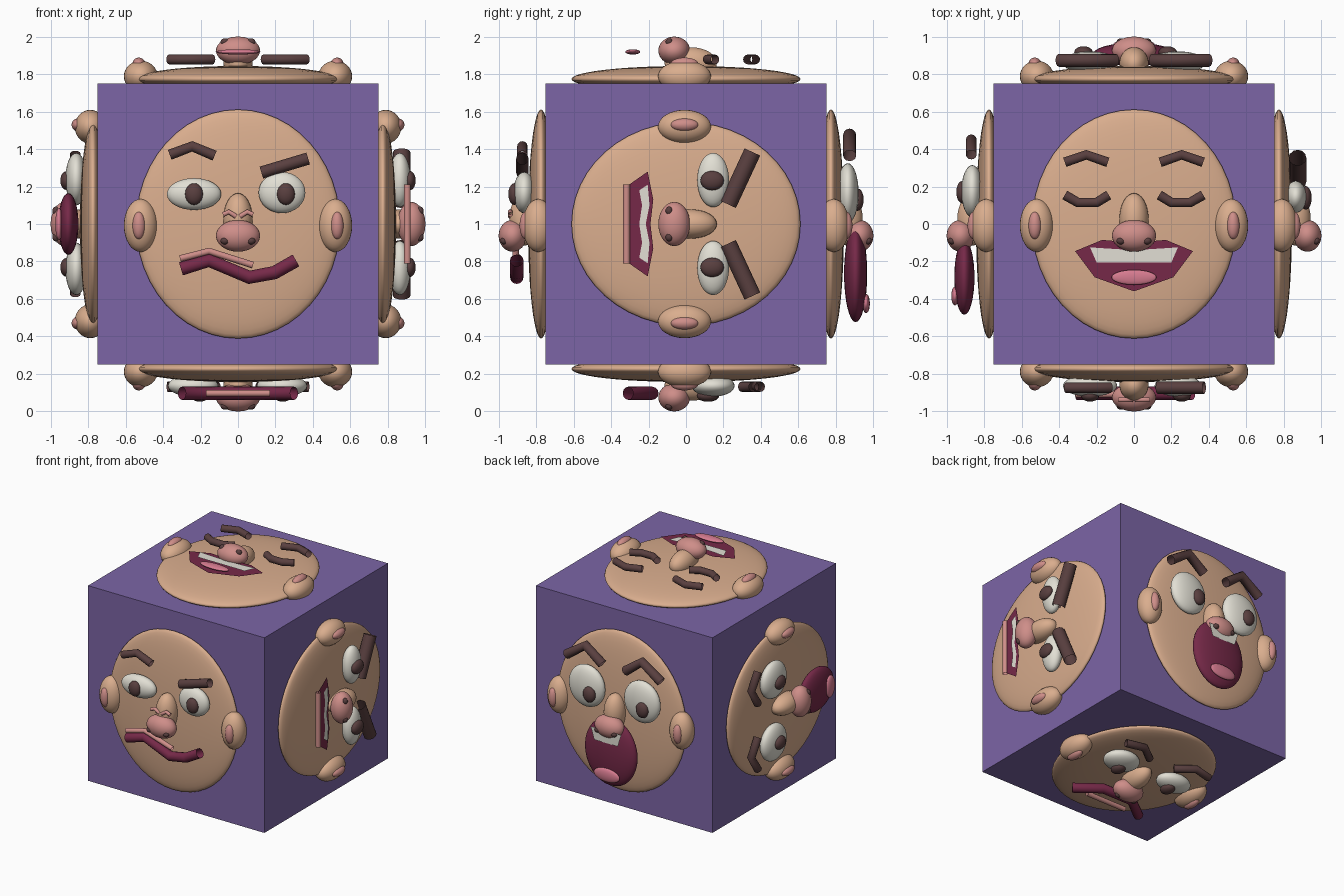
import bpy, bmesh
from mathutils import Matrix, Vector

if "Cube" in bpy.data.objects:
    bpy.data.objects.remove(bpy.data.objects["Cube"], do_unlink=True)


def material(name, rgb):
    m = bpy.data.materials.new(name)
    m.use_nodes = True
    m.diffuse_color = (*rgb, 1)
    m.node_tree.nodes["Principled BSDF"].inputs["Base Color"].default_value = (*rgb, 1)
    return m


PURPLE = material("purple", (.20, .13, .38))
SKIN = material("skin", (.70, .42, .27))
ROSE = material("rose", (.62, .27, .25))
TONGUE = material("tongue_pink", (.68, .20, .28))
WINE = material("wine", (.18, .022, .065))
BROWN = material("dark_brown", (.10, .05, .05))
WHITE = material("ivory", (.76, .74, .66))


def add(name, mesh, mat, frame):
    mesh.materials.clear()
    mesh.materials.append(mat)
    ob = bpy.data.objects.new(name, mesh)
    ob.matrix_world = frame
    bpy.context.collection.objects.link(ob)
    return ob


class Face:
    """Places parts at (across, up, outward) on one side of the block."""

    def __init__(self, label, normal, up):
        n, v = Vector(normal), Vector(up)
        self.label = label
        self.frame = Matrix.Translation((0, 0, 1)) @ Matrix((v.cross(n), v, n)).transposed().to_4x4()

    def ball(self, name, pos, size, mat, segments=32):
        bm = bmesh.new()
        bmesh.ops.create_uvsphere(bm, u_segments=segments, v_segments=segments // 2, radius=1)
        bm.transform(Matrix.Translation(pos) @ Matrix.Diagonal((*size, 1)))
        for f in bm.faces:
            f.smooth = True
        mesh = bpy.data.meshes.new(name)
        bm.to_mesh(mesh)
        bm.free()
        add(f"{self.label}_{name}", mesh, mat, self.frame)

    def tube(self, name, points, radius, depth, mat):
        curve = bpy.data.curves.new(name, 'CURVE')
        curve.dimensions = '3D'
        curve.bevel_depth = radius
        curve.bevel_resolution = 4
        spline = curve.splines.new('POLY')
        spline.points.add(len(points) - 1)
        for p, (u, v) in zip(spline.points, points):
            p.co = (u, v, depth, 1)
        temp = bpy.data.objects.new(name, curve)
        mesh = bpy.data.meshes.new_from_object(temp)
        bpy.data.objects.remove(temp)
        for f in mesh.polygons:
            f.use_smooth = True
        add(f"{self.label}_{name}", mesh, mat, self.frame)

    def mirrored_tubes(self, name, points, radius, depth, mat):
        for side, s in (("a", -1), ("b", 1)):
            self.tube(f"{name}_{side}", [(s * u, v) for u, v in points], radius, depth, mat)

    def plate(self, name, half, depth, mat):
        # Outline is given for the positive half, top to bottom, and mirrored
        outline = half + [(-u, v) for u, v in reversed(half) if u > 0]
        bm = bmesh.new()
        f = bm.faces.new([bm.verts.new((u, v, depth)) for u, v in outline])
        f.normal_update()
        if f.normal.z < 0:
            f.normal_flip()
        bmesh.ops.triangulate(bm, faces=[f])
        mesh = bpy.data.meshes.new(name)
        bm.to_mesh(mesh)
        bm.free()
        add(f"{self.label}_{name}", mesh, mat, self.frame)

    def eye(self, name, pos, size, pupil, pupil_size=(.048, .058)):
        self.ball(f"{name}_white", (*pos, .865), (*size, .058), WHITE)
        self.ball(f"{name}_pupil", (*pupil, .918), (*pupil_size, .032), BROWN, 20)

    def head(self):
        # Head disc, ears and nose shared by every side
        self.ball("head", (0, 0, .775), (.545, .612, .07), SKIN, 48)
        for side, s in (("a", -1), ("b", 1)):
            self.ball(f"ear_{side}", (s * .52, -.008, .79), (.09, .142, .083), SKIN)
            self.ball(f"inner_ear_{side}", (s * .53, -.008, .855), (.035, .075, .035), ROSE, 20)
            self.ball(f"nostril_{side}", (s * .07, -.09, .973), (.024, .02, .02), BROWN, 12)
        self.ball("nose_bridge", (0, .025, .86), (.078, .14, .085), SKIN)
        self.ball("nose_tip", (0, -.063, .927), (.118, .085, .075), ROSE)


# Block
bm = bmesh.new()
bmesh.ops.create_cube(bm, size=1.5)
block = bpy.data.meshes.new("block")
bm.to_mesh(block)
bm.free()
add("block", block, PURPLE, Matrix.Translation((0, 0, 1)))

front = Face("front", (0, -1, 0), (0, 0, 1))
back = Face("back", (0, 1, 0), (0, 0, 1))
left = Face("left", (1, 0, 0), (0, 1, 0))
right = Face("right", (-1, 0, 0), (0, 1, 0))
top = Face("top", (0, 0, 1), (0, 1, 0))
bottom = Face("bottom", (0, 0, -1), (0, 1, 0))
for side in (front, back, left, right, top, bottom):
    side.head()

# Front: doubtful sneer
front.eye("eye_a", (-.235, .16), (.145, .085), (-.235, .16))
front.eye("eye_b", (.235, .168), (.125, .11), (.256, .16))
front.tube("brow_a", [(-.365, .37), (-.245, .415), (-.125, .365)], .028, .875, BROWN)
front.tube("brow_b", [(.125, .275), (.375, .35)], .033, .875, BROWN)
front.mirrored_tubes("nose_wrinkle", [(.08, .05), (.05, .065), (.01, .04)], .013, .94, ROSE)
front.tube("mouth", [(-.305, -.24), (-.155, -.195), (.06, -.285), (.195, -.26), (.31, -.195)],
           .036, .905, WINE)
front.tube("upper_lip", [(-.31, -.185), (-.155, -.145), (.08, -.22)], .018, .91, ROSE)

# Back: shouting
for name, s in (("eye_a", -1), ("eye_b", 1)):
    back.eye(name, (s * .235, .165), (.15, .16), (s * .225 + .045, .13), (.05, .06))
back.mirrored_tubes("brow", [(.4, .365), (.24, .475), (.1, .37)], .035, .875, BROWN)
back.ball("mouth", (0, -.265, .907), (.22, .26, .062), WINE)
back.plate("teeth", [(.13, -.08), (.1, -.175)], .972, WHITE)
back.ball("tongue", (0, -.425, .963), (.11, .052, .02), TONGUE)

# Left: angry
for name, s in (("eye_a", -1), ("eye_b", 1)):
    left.eye(name, (s * .235, .145), (.145, .085), (s * .232, .14), (.052, .063))
left.mirrored_tubes("brow", [(.105, .225), (.385, .355)], .046, .875, BROWN)
left.plate("mouth", [(0, -.19), (.13, -.175), (.28, -.205), (.21, -.305)], .9, WINE)
left.plate("teeth", [(0, -.215), (.1, -.195), (.21, -.205), (.18, -.25), (.1, -.235), (0, -.25)],
           .906, WHITE)
left.tube("lower_lip", [(-.21, -.318), (.21, -.318)], .018, .905, ROSE)

# Right: surprised
for name, s in (("eye_a", -1), ("eye_b", 1)):
    right.eye(name, (s * .24, .175), (.14, .14), (s * .232, .17), (.05, .06))
right.mirrored_tubes("brow", [(.375, .37), (.255, .45), (.13, .37)], .029, .87, BROWN)
right.ball("mouth", (0, -.285, .907), (.165, .2, .054), WINE)
right.ball("tongue", (0, -.385, .957), (.085, .05, .02), TONGUE)

# Top: laughing with closed eyes
top.mirrored_tubes("brow", [(.37, .33), (.255, .37), (.14, .33)], .026, .88, BROWN)
top.mirrored_tubes("closed_eye", [(.37, .155), (.3, .115), (.2, .115), (.135, .155)],
                   .026, .88, BROWN)
top.plate("mouth", [(0, -.1), (.17, -.085), (.315, -.145), (.21, -.285), (0, -.36)], .9, WINE)
top.plate("teeth", [(0, -.14), (.235, -.125), (.2, -.205)], .908, WHITE)
top.ball("tongue", (0, -.285, .92), (.12, .04, .014), TONGUE)

# Bottom: sad
bottom.eye("eye_a", (-.235, .145), (.135, .115), (-.24, .115))
bottom.eye("eye_b", (.24, .14), (.135, .095), (.205, .12))
bottom.mirrored_tubes("brow", [(.375, .36), (.235, .395), (.11, .3)], .028, .87, BROWN)
bottom.tube("mouth", [(-.3, -.31), (-.13, -.18), (.13, -.18), (.3, -.31)], .035, .905, WINE)
bottom.tube("lower_lip", [(-.17, -.305), (.17, -.305)], .018, .905, ROSE)
